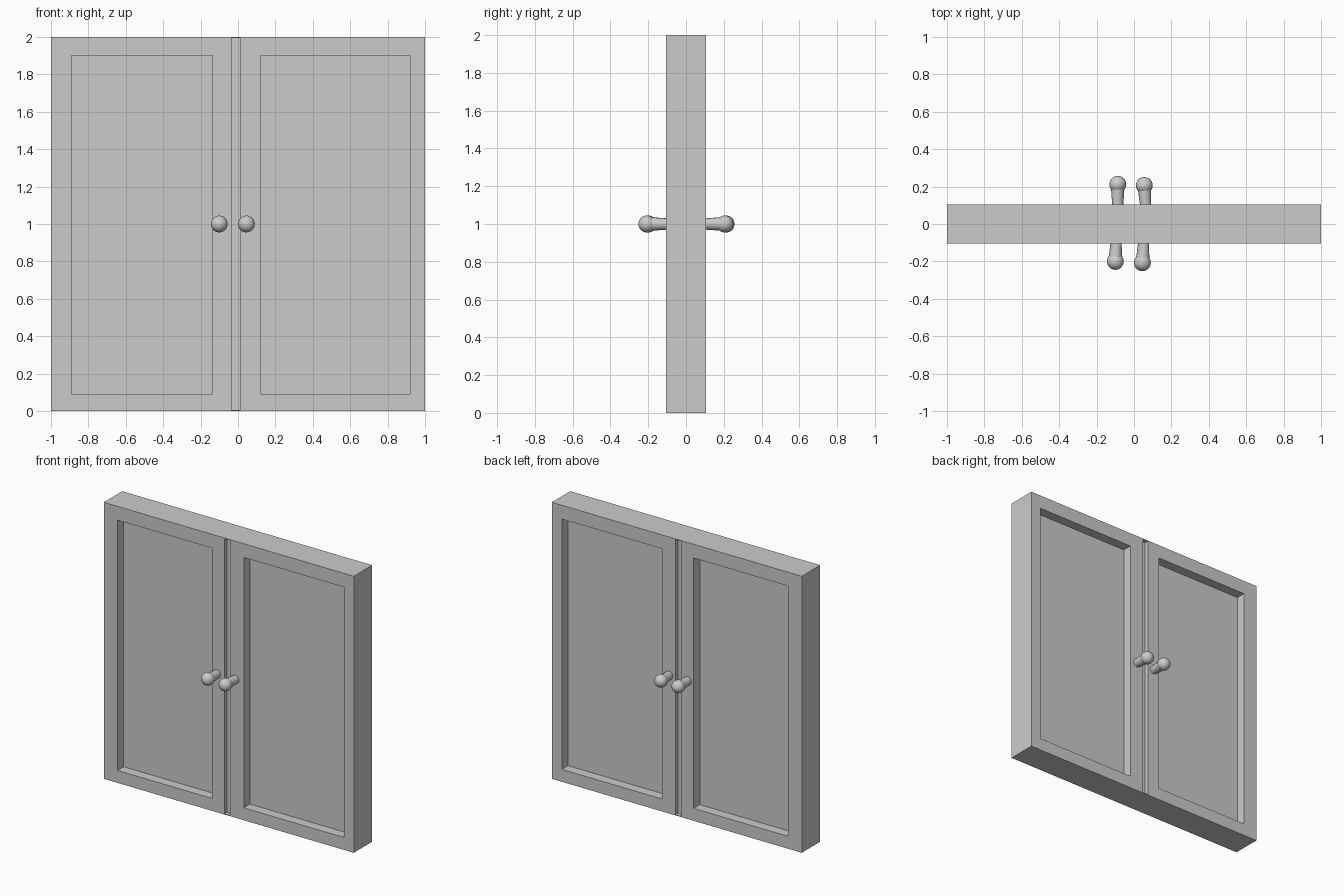
import bpy, bmesh, math
from mathutils import Matrix, Vector

if "Cube" in bpy.data.objects:
    bpy.data.objects.remove(bpy.data.objects["Cube"])

HALF = 0.105          # half thickness of the doors
PANEL_DEPTH = 0.07
SEAM_DEPTH = 0.03


def add_box(bm, lo, hi):
    lo, hi = Vector(lo), Vector(hi)
    m = Matrix.Translation((lo + hi) / 2) @ Matrix.Diagonal((*(hi - lo), 1))
    bmesh.ops.create_cube(bm, size=1, matrix=m)


def to_object(bm, name):
    mesh = bpy.data.meshes.new(name)
    bm.to_mesh(mesh)
    bm.free()
    ob = bpy.data.objects.new(name, mesh)
    bpy.context.collection.objects.link(ob)
    return ob


# Solid slab forming both doors
bm = bmesh.new()
add_box(bm, (-1, -HALF, 0), (1, HALF, 2))
slab = to_object(bm, "double_door")

# Recessed panels and centre seam, cut on both faces
recesses = [(-0.89, -0.135, 0.09, 1.90, PANEL_DEPTH),
            (0.12, 0.92, 0.09, 1.90, PANEL_DEPTH),
            (-0.035, 0.01, 0.005, 1.995, SEAM_DEPTH)]
bm = bmesh.new()
for x0, x1, z0, z1, depth in recesses:
    for side in (-1, 1):
        a, b = sorted((side * (HALF - depth), side * (HALF + 0.1)))
        add_box(bm, (x0, a, z0), (x1, b, z1))
cutter = to_object(bm, "recess_cutter")
cutter.hide_render = True

mod = slab.modifiers.new("recesses", 'BOOLEAN')
mod.operation = 'DIFFERENCE'
mod.solver = 'EXACT'
mod.object = cutter
bpy.context.view_layer.objects.active = slab
slab.select_set(True)
bpy.ops.object.modifier_apply(modifier=mod.name)
bpy.data.objects.remove(cutter)


# Door knob: flared stem with a ball on the end
def knob(name, base_x, ball_x, ball_y):
    side = 1 if ball_y > 0 else -1
    base = Vector((base_x, side * (HALF - 0.03), 1))
    ball = Vector((ball_x, ball_y, 1))
    axis = ball - base
    bm = bmesh.new()
    turn = Vector((0, 0, 1)).rotation_difference(axis).to_matrix().to_4x4()
    bmesh.ops.create_cone(bm, cap_ends=True, segments=16, radius1=0.028,
                          radius2=0.037, depth=axis.length,
                          matrix=Matrix.Translation((base + ball) / 2) @ turn)
    bmesh.ops.create_uvsphere(bm, u_segments=24, v_segments=16, radius=0.045,
                              matrix=Matrix.Translation(ball) @ turn)
    ob = to_object(bm, name)
    bpy.ops.object.select_all(action='DESELECT')
    ob.select_set(True)
    bpy.context.view_layer.objects.active = ob
    bpy.ops.object.shade_smooth_by_angle(angle=math.radians(35))


knob("front_knob_left", -0.095, -0.10, -0.20)
knob("front_knob_right", 0.053, 0.045, -0.207)
knob("back_knob_left", -0.087, -0.087, 0.212)
knob("back_knob_right", 0.064, 0.055, 0.206)
